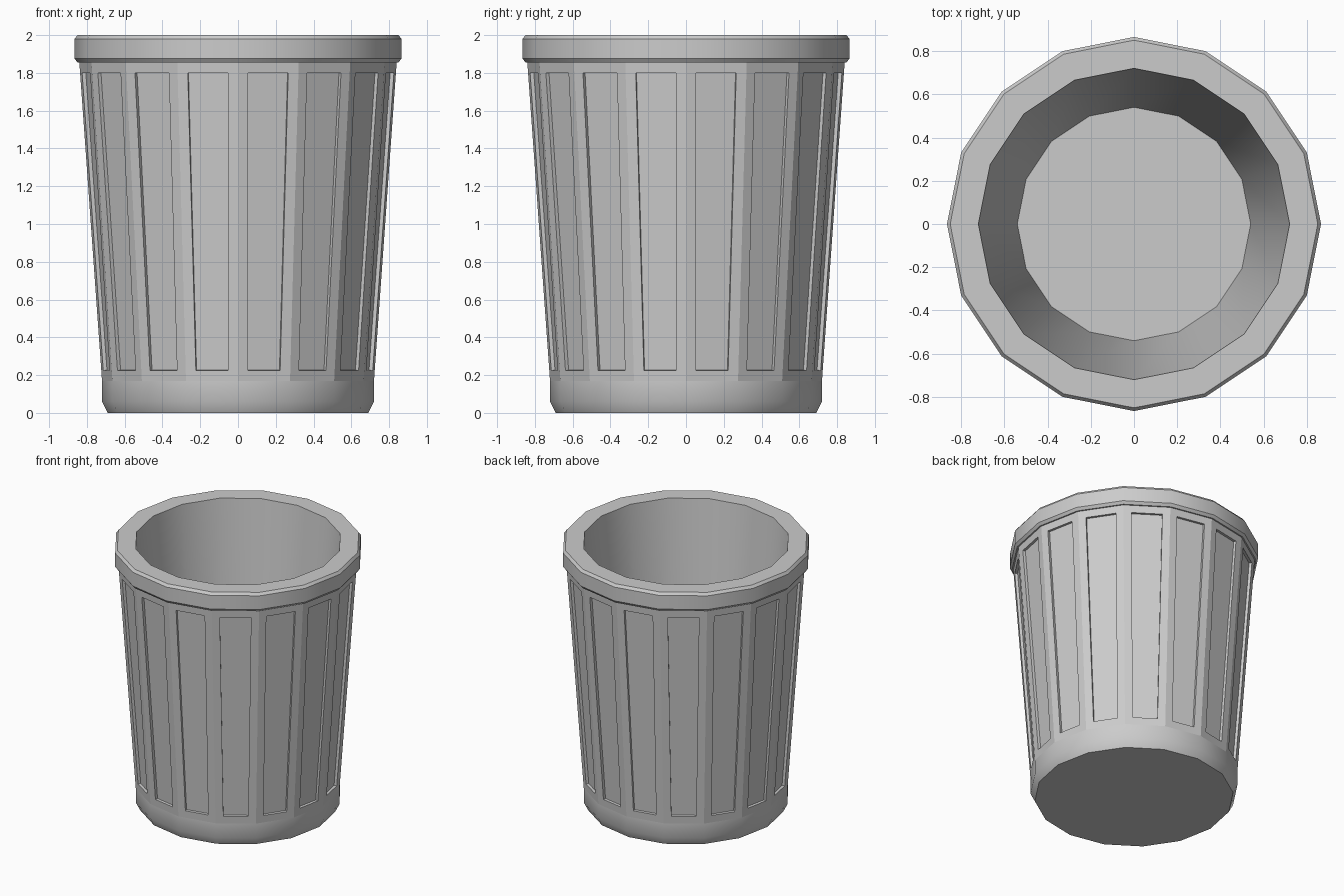
import bpy, bmesh
from math import sin, cos, tau, radians

if "Cube" in bpy.data.objects:
    bpy.data.objects.remove(bpy.data.objects["Cube"])

SIDES = 16

# Profile (radius, height) from outer base, up over the rim, down to inner floor
PROFILE = [(0.69, 0.0), (0.72, 0.06), (0.72, 0.17), (0.84, 1.855), (0.85, 1.855),
           (0.865, 1.875), (0.865, 1.98), (0.85, 2.0), (0.72, 2.0), (0.54, 0.15)]
BODY = 2          # profile segment that carries the recessed panels

bm = bmesh.new()
rings = [[bm.verts.new((r * cos(tau * i / SIDES), r * sin(tau * i / SIDES), z))
          for i in range(SIDES)] for r, z in PROFILE]

# Walls: every profile segment is smooth except the faceted body
body_faces = []
for k, (lo, hi) in enumerate(zip(rings, rings[1:])):
    for i in range(SIDES):
        j = (i + 1) % SIDES
        f = bm.faces.new((lo[i], lo[j], hi[j], hi[i]))
        f.smooth = k != BODY
        if k == BODY:
            body_faces.append(f)

# Underside and inner floor
bm.faces.new(rings[0][::-1])
bm.faces.new(rings[-1])
bm.normal_update()

# Recessed panels: frame inset, then pushed straight inwards
bmesh.ops.inset_individual(bm, faces=body_faces, thickness=0.055, use_even_offset=True)
panels = bmesh.ops.extrude_discrete_faces(bm, faces=body_faces)["faces"]
for f in panels:
    f.normal_update()
    bmesh.ops.translate(bm, verts=f.verts[:], vec=f.normal * -0.02)
bmesh.ops.remove_doubles(bm, verts=bm.verts[:], dist=1e-5)
bmesh.ops.recalc_face_normals(bm, faces=bm.faces[:])

# Keep hard corners crisp
for e in bm.edges:
    e.smooth = len(e.link_faces) == 2 and e.calc_face_angle(0) < radians(32)

mesh = bpy.data.meshes.new("waste_bin")
bm.to_mesh(mesh)
bm.free()
bpy.context.collection.objects.link(bpy.data.objects.new("waste_bin", mesh))
